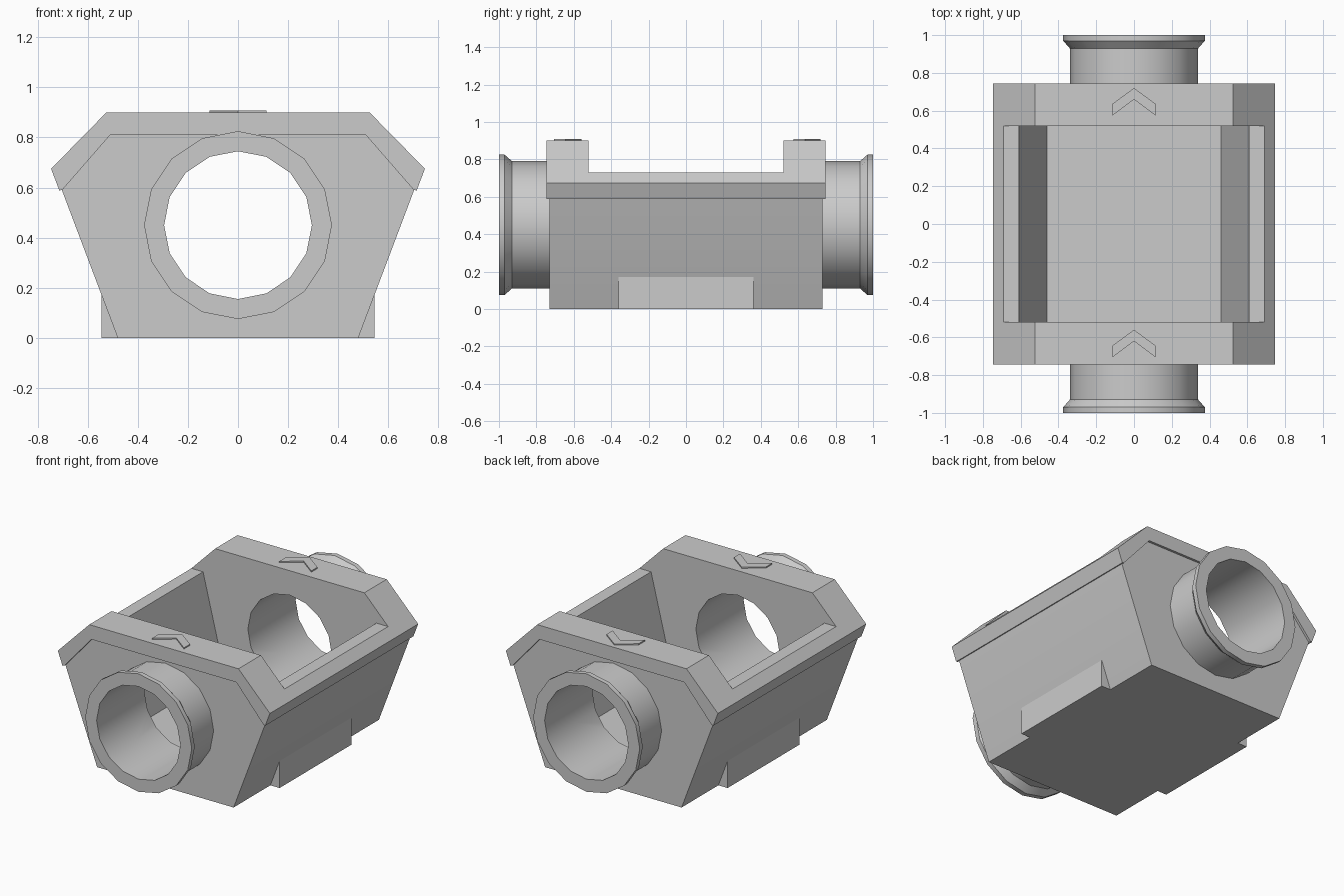
import bpy, bmesh, math
from mathutils import Vector

cube = bpy.data.objects.get("Cube")
if cube:
    bpy.data.objects.remove(cube, do_unlink=True)

grey = bpy.data.materials.new("plain_grey")
grey.use_nodes = True
grey.diffuse_color = (0.6, 0.6, 0.6, 1)
grey.node_tree.nodes["Principled BSDF"].inputs["Base Color"].default_value = (0.6, 0.6, 0.6, 1)


def finish(name, bm):
    bmesh.ops.recalc_face_normals(bm, faces=bm.faces)
    mesh = bpy.data.meshes.new(name)
    bm.to_mesh(mesh)
    bm.free()
    mesh.materials.append(grey)
    obj = bpy.data.objects.new(name, mesh)
    bpy.context.collection.objects.link(obj)
    return obj


def prism(name, points, direction):
    """Closed outline swept along a direction."""
    bm = bmesh.new()
    face = bm.faces.new([bm.verts.new(p) for p in points])
    moved = bmesh.ops.extrude_face_region(bm, geom=[face])["geom"]
    verts = [v for v in moved if isinstance(v, bmesh.types.BMVert)]
    bmesh.ops.translate(bm, vec=Vector(direction), verts=verts)
    return finish(name, bm)


def along_y(name, right_half, half_depth):
    """Half outline (x, z) mirrored across x = 0, swept front to back."""
    outline = right_half + [(-x, z) for x, z in reversed(right_half)]
    return prism(name, [(x, -half_depth, z) for x, z in outline], (0, 2 * half_depth, 0))


def lathe(name, profile, closed_ends=False, sides=16, height=0.45):
    """Profile of (radius, y) spun around the bore axis."""
    bm = bmesh.new()
    turns = [2 * math.pi * i / sides for i in range(sides)]
    rings = [[bm.verts.new((r * math.sin(a), y, height + r * math.cos(a))) for a in turns]
             for r, y in profile]
    for a, b in zip(rings, rings[1:]):
        for i in range(sides):
            j = (i + 1) % sides
            bm.faces.new((a[i], a[j], b[j], b[i]))
    if closed_ends:
        bm.faces.new(rings[0])
        bm.faces.new(rings[-1])
    return finish(name, bm)


def activate(obj):
    bpy.ops.object.select_all(action="DESELECT")
    obj.select_set(True)
    bpy.context.view_layer.objects.active = obj


def combine(target, tool, operation):
    mod = target.modifiers.new(operation, "BOOLEAN")
    mod.operation, mod.object, mod.solver = operation, tool, "EXACT"
    tool.hide_render = True
    activate(target)
    bpy.ops.object.modifier_apply(modifier=mod.name)
    bpy.data.objects.remove(tool, do_unlink=True)


def smooth(obj):
    activate(obj)
    bpy.ops.object.shade_smooth_by_angle(angle=math.radians(30))


# Tapered housing with the folded cap over it
housing = along_y("housing", [(0.48, 0), (0.703, 0.59), (0.71, 0.62), (0.515, 0.84)], 0.73)
cap = along_y("cap", [(0.51, 0.81), (0.70, 0.592), (0.713, 0.588),
                      (0.746, 0.675), (0.525, 0.9)][::-1], 0.745)
combine(housing, cap, "UNION")

# Open cavity: notch down to the sill, then sloping walls to the floor
cavity = along_y("cavity_cutter", [(0.46, 0.13), (0.61, 0.73), (1, 0.73), (1, 1.2)], 0.52)
combine(housing, cavity, "DIFFERENCE")
bore = lathe("bore_cutter", [(0.295, -1.2), (0.295, 1.2)], closed_ends=True)
combine(housing, bore, "DIFFERENCE")
smooth(housing)

# Flanged pipe necks, front and back
for name, side in (("front_neck", -1), ("back_neck", 1)):
    profile = [(0.295, 0.73), (0.295, 1), (0.375, 1), (0.375, 0.97), (0.34, 0.93), (0.34, 0.725)]
    smooth(lathe(name, [(r, y * side) for r, y in profile]))

# Side feet
for name, side in (("left_foot", 1), ("right_foot", -1)):
    corners = [(0.48, 0), (0.545, 0), (0.545, 0.175), (0.48, 0.175)]
    prism(name, [(x * side, -0.36, z) for x, z in corners], (0, 0.72, 0))

# Raised direction chevrons, both pointing to the back
for name, y0 in (("front_chevron", -0.56), ("back_chevron", 0.72)):
    outline = [(0, 0), (0.113, -0.083), (0.113, -0.145), (0, -0.06),
               (-0.113, -0.145), (-0.113, -0.083)]
    prism(name, [(x, y0 + y, 0.899) for x, y in outline], (0, 0, 0.009))
